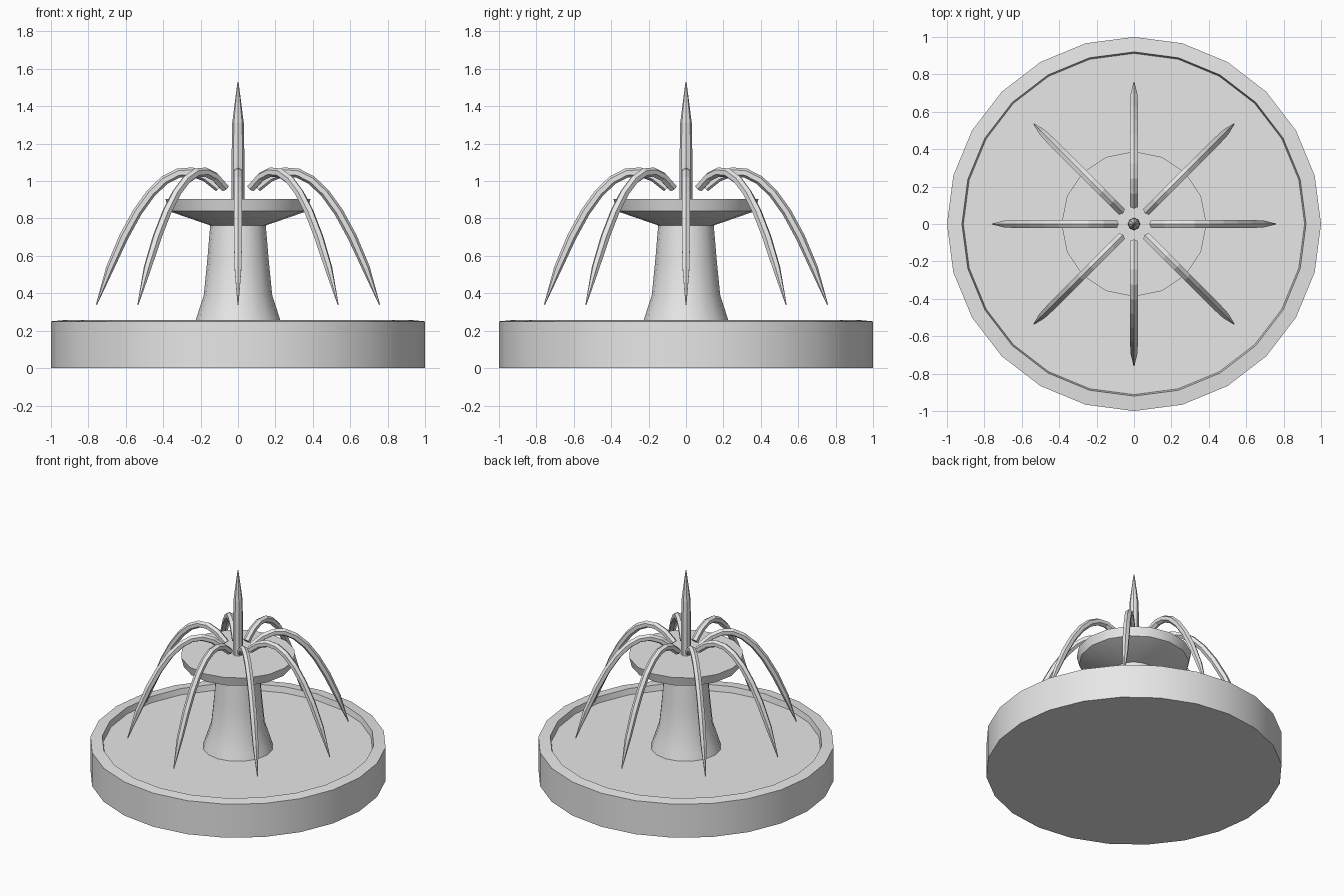
import bpy
import bmesh
from math import sin, cos, pi, radians, atan2
from mathutils import Vector, Matrix

if "Cube" in bpy.data.objects:
    bpy.data.objects.remove(bpy.data.objects["Cube"], do_unlink=True)

GREY = (0.8, 0.8, 0.8, 1.0)
stone = bpy.data.materials.new("light_grey")
stone.use_nodes = True
stone.diffuse_color = GREY
stone.node_tree.nodes["Principled BSDF"].inputs["Base Color"].default_value = GREY


def loft(name, rings, smooth=False):
    """Join equal rings of points with quads and cap both ends."""
    bm = bmesh.new()
    loops = [[bm.verts.new(p) for p in ring] for ring in rings]
    for a, b in zip(loops, loops[1:]):
        n = len(a)
        for i in range(n):
            j = (i + 1) % n
            bm.faces.new((a[i], a[j], b[j], b[i]))
    bm.faces.new(loops[0])
    bm.faces.new(loops[-1])
    bmesh.ops.recalc_face_normals(bm, faces=bm.faces)
    mesh = bpy.data.meshes.new(name)
    bm.to_mesh(mesh)
    bm.free()
    mesh.materials.append(stone)
    obj = bpy.data.objects.new(name, mesh)
    bpy.context.collection.objects.link(obj)
    if smooth:
        bpy.ops.object.select_all(action="DESELECT")
        obj.select_set(True)
        bpy.context.view_layer.objects.active = obj
        bpy.ops.object.shade_smooth_by_angle(angle=radians(30))
    return obj


def lathe(name, profile, sides, smooth=True):
    """Turn (radius, height) pairs around the z axis."""
    angles = [2 * pi * i / sides for i in range(sides)]
    rings = [[(r * cos(a), r * sin(a), z) for a in angles] for r, z in profile]
    return loft(name, rings, smooth)


# Basin with a slightly raised inner lip and a shallow water floor
lathe("basin", [(1, 0), (1, 0.25), (0.92, 0.258), (0.912, 0.215)], 24)

# Flared pedestal and the upper bowl
lathe("pedestal", [(0.24, 0.21), (0.225, 0.26), (0.183, 0.39), (0.165, 0.57), (0.148, 0.77)], 16)
lathe("upper_bowl", [(0.14, 0.76), (0.372, 0.84), (0.388, 0.905)], 16)

# Upright centre jet
lathe("centre_jet", [(0.034, 0.9), (0.034, 1.14), (0.031, 1.31), (0.003, 1.53)], 8, False)

# Ring of arched jets, each a tapering hexagonal tube along a parabola
START, PEAK, END, STEPS, RADIUS = 0.1, 0.27, 0.757, 9, 0.025


def arc_rings():
    rings = []
    for k in range(STEPS + 1):
        r = START + (END - START) * k / STEPS
        slope = -6 * (r - PEAK)
        centre = Vector((r, 0, 1.05 - 3 * (r - PEAK) ** 2))
        pitch = atan2(slope, 1)
        up = Vector((-sin(pitch), 0, cos(pitch)))
        side = Vector((0, 1, 0))
        size = 0.003 if k == STEPS else RADIUS * (0.85 if k == STEPS - 1 else 1)
        rings.append([centre + size * (up * cos(a) + side * sin(a))
                      for a in (i * pi / 3 for i in range(6))])
    return rings


for n in range(8):
    turn = Matrix.Rotation(n * pi / 4, 3, "Z")
    loft(f"arched_jet_{n + 1}", [[turn @ p for p in ring] for ring in arc_rings()])
